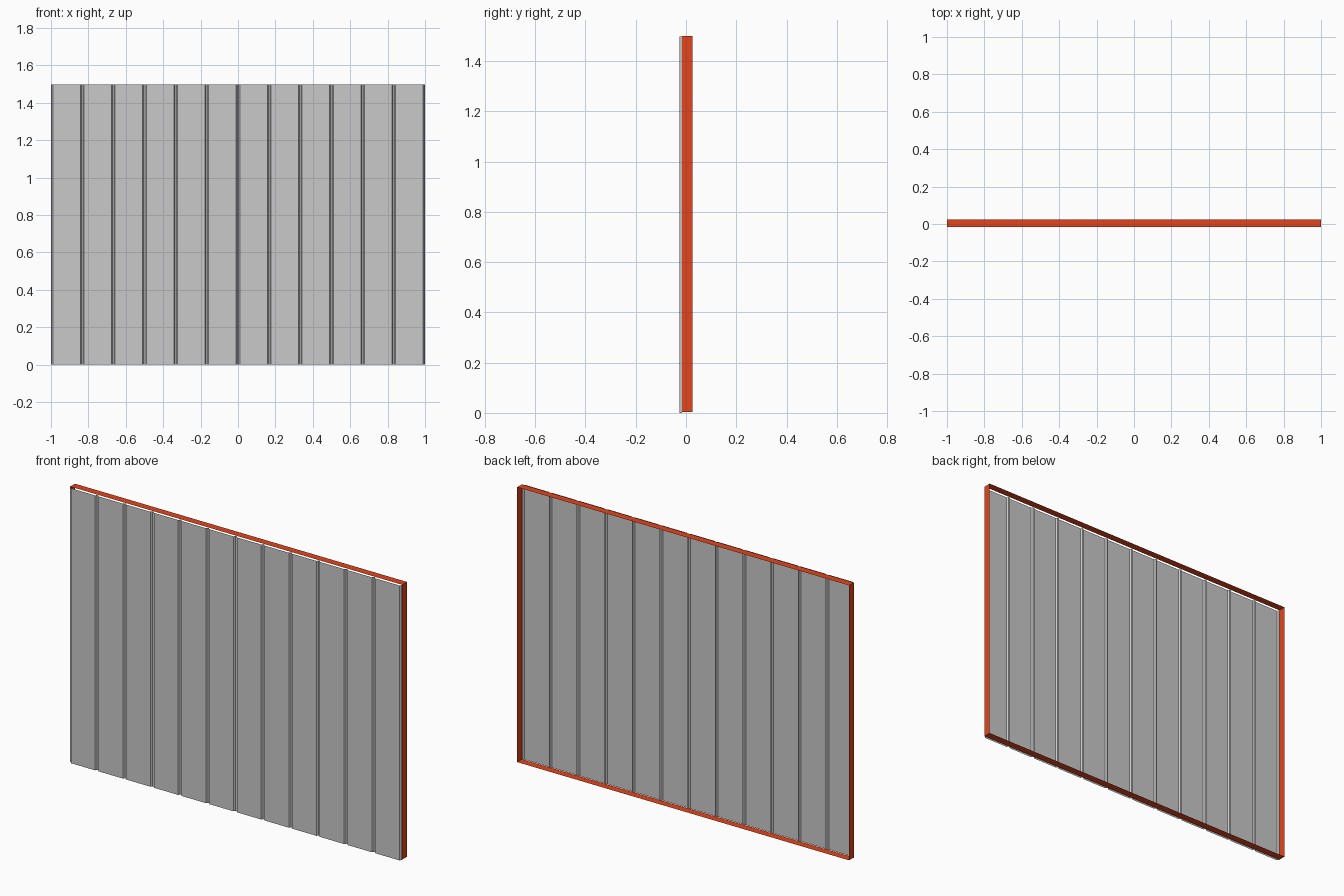
import bpy

cube = bpy.data.objects.get("Cube")
if cube:
    bpy.data.objects.remove(cube, do_unlink=True)

HALF, HEIGHT, OFFSET = 1.0, 1.5, 0.003
FRONT, FLOOR, BACK = -0.025, -0.016, 0.025
RIBS = 12
PITCH = 2 * HALF / RIBS


def make_material(name, rgb):
    mat = bpy.data.materials.new(name)
    mat.use_nodes = True
    colour = (*rgb, 1.0)
    mat.diffuse_color = colour
    mat.node_tree.nodes["Principled BSDF"].inputs["Base Color"].default_value = colour
    return mat


def make_strip(name, start, end, mat, flip=False):
    """Sheet of quads joining two rows of points."""
    n = len(start)
    faces = [(i, i + 1, n + i + 1, n + i) for i in range(n - 1)]
    if flip:
        faces = [f[::-1] for f in faces]
    mesh = bpy.data.meshes.new(name)
    mesh.from_pydata(start + end, [], faces)
    mesh.materials.append(mat)
    obj = bpy.data.objects.new(name, mesh)
    bpy.context.collection.objects.link(obj)
    return obj


grey = make_material("sheet grey", (0.59, 0.59, 0.59))
orange = make_material("frame orange", (0.77, 0.06, 0.012))

# Corrugated outline: wide ribs with narrow sloped grooves, half a groove at each end
profile = [(-HALF, FLOOR)]
for i in range(RIBS):
    left = -HALF + i * PITCH
    right = left + PITCH
    profile += [(left + 0.004, FLOOR), (left + 0.01, FRONT),
                (right - 0.01, FRONT), (right - 0.004, FLOOR)]
profile.append((HALF, FLOOR))

# Front sheet, its ribs open at both ends
make_strip("corrugated_sheet", [(x, y, 0) for x, y in profile],
           [(x, y, HEIGHT - OFFSET) for x, y in profile], grey)

# Thin flat rails behind the ribs
for name, z in (("top_rail", HEIGHT), ("bottom_rail", OFFSET)):
    make_strip(name, [(-HALF, FLOOR, z), (HALF, FLOOR, z)],
               [(-HALF, BACK, z), (HALF, BACK, z)], orange, flip=z < 1)

# Thin side walls, open at the back
for name, x in (("left_wall", HALF), ("right_wall", -HALF)):
    make_strip(name, [(x, FLOOR, OFFSET), (x, BACK, OFFSET)],
               [(x, FLOOR, HEIGHT), (x, BACK, HEIGHT)], orange, flip=x < 0)
